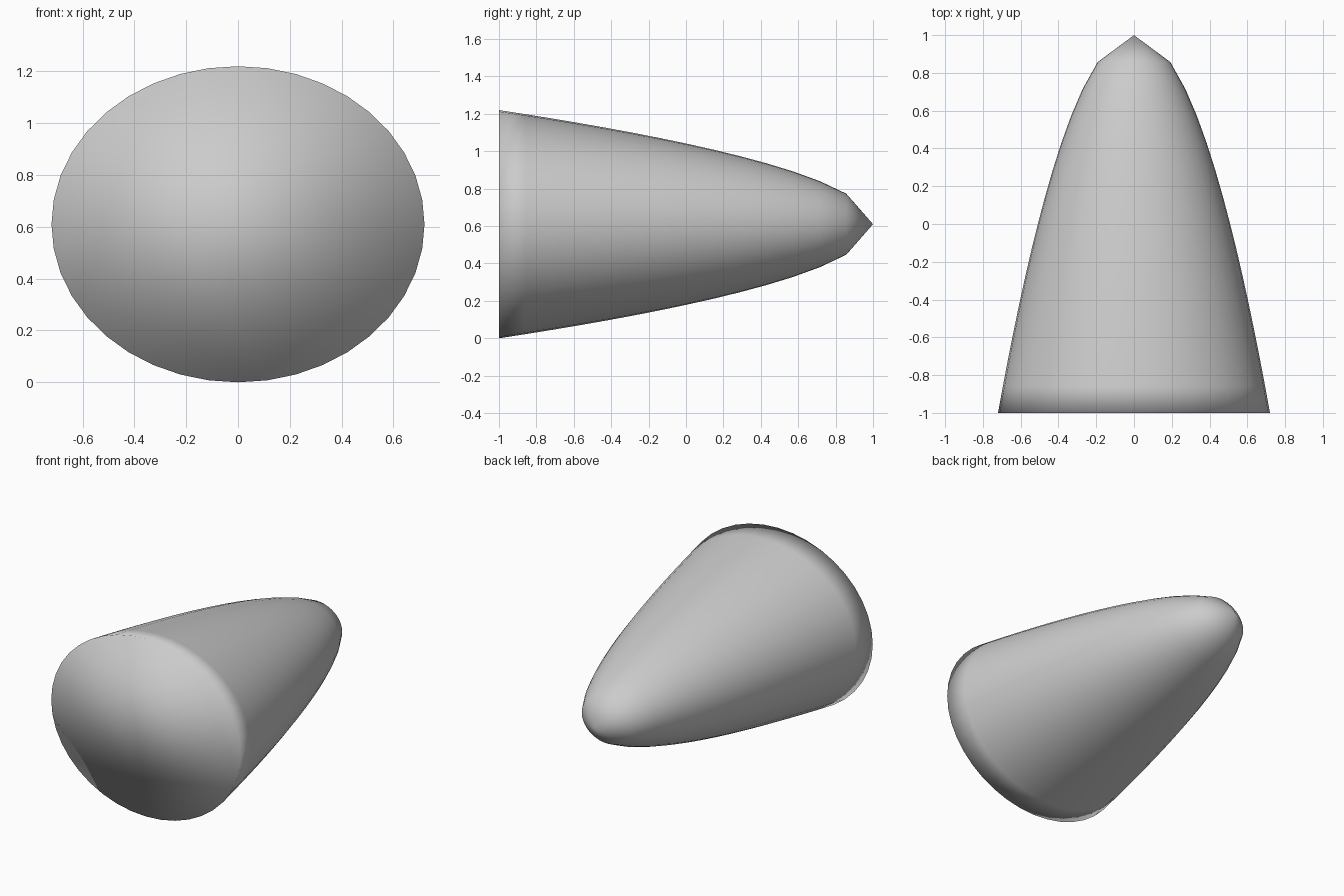
import bpy, bmesh
from math import sin, cos, tau, sqrt

if "Cube" in bpy.data.objects:
    bpy.data.objects.remove(bpy.data.objects["Cube"])

SIDES, RINGS = 40, 14
RX, RZ, LENGTH = 0.72, 0.61, 2.0

bm = bmesh.new()

# Elliptical paraboloid rings, radius grows with the square root from the tip
tip = bm.verts.new((0, 1, RZ))
rings = []
for i in range(1, RINGS + 1):
    t = i / RINGS
    r, y = sqrt(t), 1 - LENGTH * t
    rings.append([bm.verts.new((RX * r * cos(tau * k / SIDES), y,
                                RZ + RZ * r * sin(tau * k / SIDES)))
                  for k in range(SIDES)])

# Pointed tip and side walls
for k in range(SIDES):
    n = (k + 1) % SIDES
    bm.faces.new((tip, rings[0][k], rings[0][n]))
    for a, b in zip(rings, rings[1:]):
        bm.faces.new((a[k], b[k], b[n], a[n]))

# Flat front cap
bm.faces.new(rings[-1])
bmesh.ops.recalc_face_normals(bm, faces=bm.faces)
for f in bm.faces:
    f.smooth = True

mesh = bpy.data.meshes.new("paraboloid_body")
bm.to_mesh(mesh)
bm.free()
bpy.context.collection.objects.link(bpy.data.objects.new("paraboloid_body", mesh))
